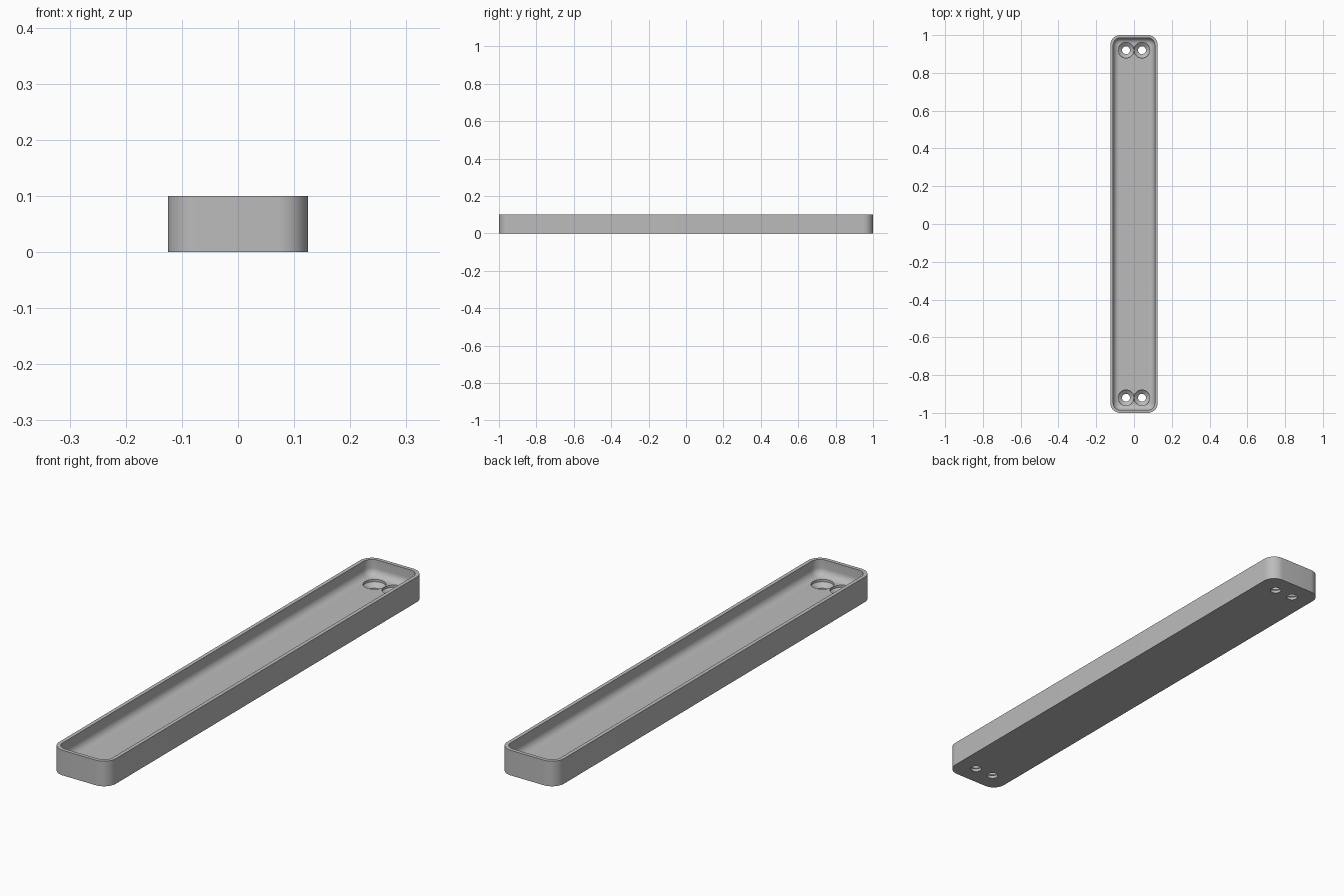
import bpy
import bmesh
import math

default = bpy.data.objects.get("Cube")
if default:
    bpy.data.objects.remove(default, do_unlink=True)

HALF_X, HALF_Y, HEIGHT = 0.125, 1.0, 0.1
CORNER, WALL, FLOOR, FILLET = 0.052, 0.015, 0.037, 0.03
HOLE_X, HOLE_Y = 0.042, 0.92

grey = bpy.data.materials.new("plain grey")
grey.use_nodes = True
grey.diffuse_color = (0.5, 0.5, 0.5, 1)
grey.node_tree.nodes["Principled BSDF"].inputs["Base Color"].default_value = (0.5, 0.5, 0.5, 1)


def rounded_loop(inset, z, steps=10):
    """Rounded rectangle, inset from the outer outline."""
    r = CORNER - inset
    points = []
    for quarter, (sx, sy) in enumerate([(1, 1), (-1, 1), (-1, -1), (1, -1)]):
        for i in range(steps + 1):
            a = math.pi / 2 * (quarter + i / steps)
            points.append((sx * (HALF_X - CORNER) + r * math.cos(a),
                           sy * (HALF_Y - CORNER) + r * math.sin(a), z))
    return points


def circle_loop(x, y, r, z, sides=48):
    return [(x + r * math.cos(math.tau * i / sides),
             y + r * math.sin(math.tau * i / sides), z) for i in range(sides)]


def loft(name, loops):
    """Skin a stack of loops and cap both ends."""
    bm = bmesh.new()
    rings = [[bm.verts.new(p) for p in loop] for loop in loops]
    for a, b in zip(rings, rings[1:]):
        for i in range(len(a)):
            j = (i + 1) % len(a)
            bm.faces.new((a[i], a[j], b[j], b[i]))
    bm.faces.new(rings[0][::-1])
    bm.faces.new(rings[-1])
    bmesh.ops.recalc_face_normals(bm, faces=bm.faces[:])
    mesh = bpy.data.meshes.new(name)
    bm.to_mesh(mesh)
    bm.free()
    mesh.materials.append(grey)
    obj = bpy.data.objects.new(name, mesh)
    bpy.context.collection.objects.link(obj)
    return obj


# Tray: outer wall, rim, inner wall and a filleted floor
profile = [(0, 0), (0, HEIGHT), (WALL, HEIGHT)]
for i in range(11):
    a = math.pi / 2 * i / 10
    profile.append((WALL + FILLET * (1 - math.cos(a)),
                    FLOOR + FILLET * (1 - math.sin(a))))
tray = loft("tray", [rounded_loop(inset, z) for inset, z in profile])

# Countersunk screw holes, a pair at each end
hole_profile = [(0.021, -0.02), (0.021, 0.012), (0.0415, 0.028), (0.0415, 0.06)]
cutters = []
for x in (-HOLE_X, HOLE_X):
    for y in (-HOLE_Y, HOLE_Y):
        cutter = loft("hole_cutter", [circle_loop(x, y, r, z) for r, z in hole_profile])
        cutter.hide_render = True
        cutters.append(cutter)
        cut = tray.modifiers.new("screw hole", "BOOLEAN")
        cut.operation = "DIFFERENCE"
        cut.solver = "EXACT"
        cut.object = cutter

# Bake the cuts and drop the cutters
graph = bpy.context.evaluated_depsgraph_get()
baked = bpy.data.meshes.new_from_object(tray.evaluated_get(graph))
tray.modifiers.clear()
tray.data = baked
for cutter in cutters:
    bpy.data.objects.remove(cutter, do_unlink=True)

# Smooth curves, keep edges sharp
bpy.ops.object.select_all(action="DESELECT")
tray.select_set(True)
bpy.context.view_layer.objects.active = tray
bpy.ops.object.shade_smooth_by_angle(angle=math.radians(30))
